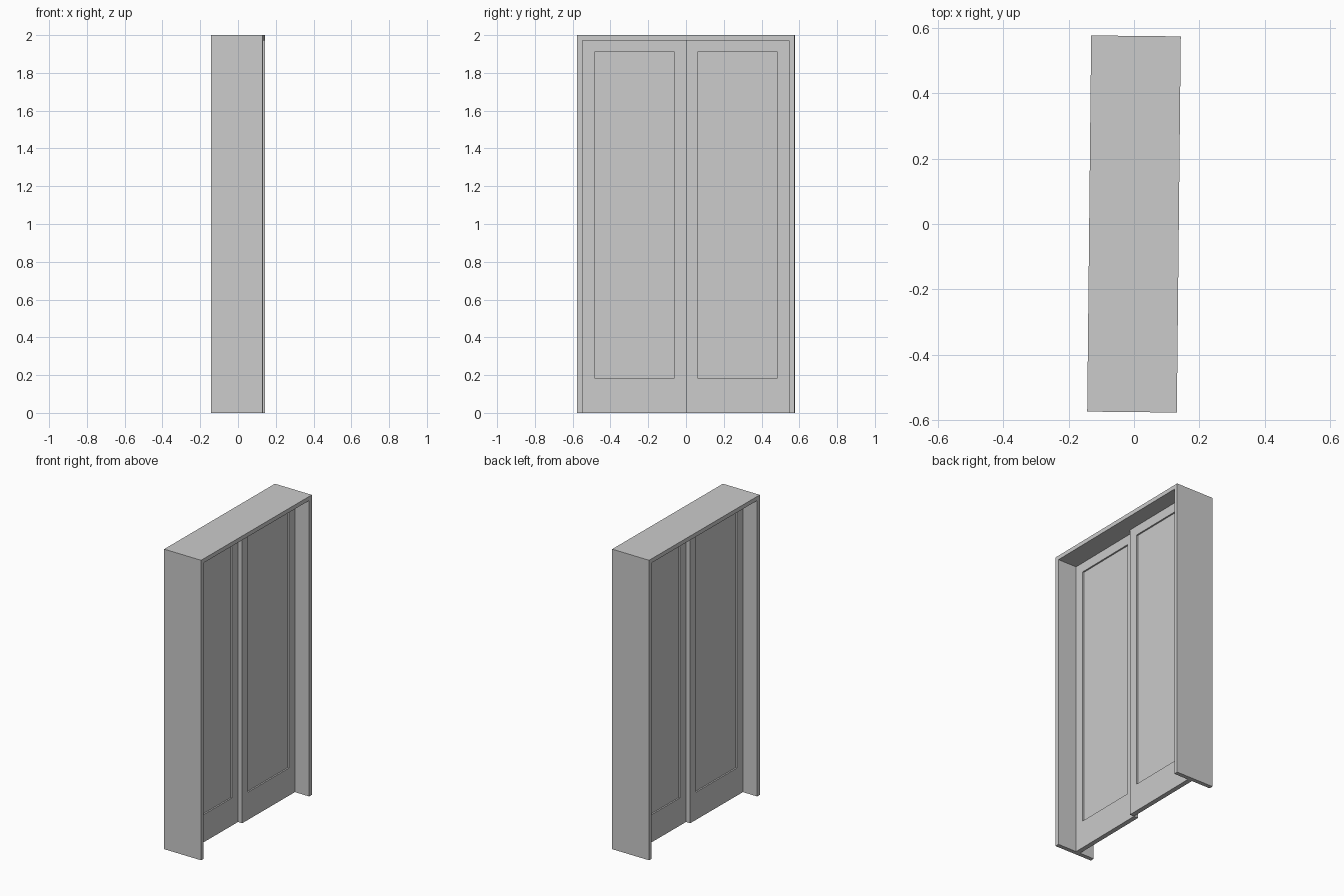
import bpy, bmesh
from math import radians, pi
from mathutils import Matrix

if "Cube" in bpy.data.objects:
    bpy.data.objects.remove(bpy.data.objects["Cube"])

TURN = radians(-0.6)          # the whole door sits slightly rotated
DEPTH, WIDTH, HEIGHT = 0.274, 1.15, 2.0
T = 0.0275                    # frame board thickness
INNER, TOP = WIDTH / 2 - T, HEIGHT - T
DOOR_T, RECESS, STILE, KICK = 0.031, 0.01, 0.062, 0.184


def finish(bm, name, angle):
    bmesh.ops.recalc_face_normals(bm, faces=bm.faces[:])
    mesh = bpy.data.meshes.new(name)
    bm.to_mesh(mesh)
    bm.free()
    obj = bpy.data.objects.new(name, mesh)
    obj.rotation_euler.z = angle
    bpy.context.collection.objects.link(obj)
    return obj


def extrude_x(name, outline, x0, x1, angle=TURN):
    """Extrude a (y, z) outline along x."""
    bm = bmesh.new()
    face = bm.faces.new([bm.verts.new((x0, y, z)) for y, z in outline])
    new = bmesh.ops.extrude_face_region(bm, geom=[face])["geom"]
    bmesh.ops.translate(bm, vec=(x1 - x0, 0, 0),
                        verts=[v for v in new if isinstance(v, bmesh.types.BMVert)])
    return finish(bm, name, angle)


def add_box(bm, x, y, z):
    size = [b - a for a, b in (x, y, z)]
    mid = [(a + b) / 2 for a, b in (x, y, z)]
    bmesh.ops.create_cube(bm, size=1, matrix=Matrix.Translation(mid) @ Matrix.Diagonal((*size, 1)))


# Surround: two jambs and a head, open at the floor
w = WIDTH / 2
extrude_x("door_frame",
          [(-w, 0), (-w, HEIGHT), (w, HEIGHT), (w, 0),
           (INNER, 0), (INNER, TOP), (-INNER, TOP), (-INNER, 0)],
          -DEPTH / 2, DEPTH / 2)


# Sliding leaf: slab with a rectangular field recessed on both faces
def door_leaf(name, angle):
    bm = bmesh.new()
    add_box(bm, (0, DOOR_T), (0, INNER), (0, TOP))
    cuts = [((0, STILE, 0), (0, 1, 0)), ((0, INNER - STILE, 0), (0, 1, 0)),
            ((0, 0, KICK), (0, 0, 1)), ((0, 0, TOP - STILE), (0, 0, 1))]
    for co, no in cuts:
        bmesh.ops.bisect_plane(bm, geom=bm.verts[:] + bm.edges[:] + bm.faces[:],
                               plane_co=co, plane_no=no)
    bm.normal_update()
    fields = [f for f in bm.faces if abs(f.normal.x) > 0.9
              and STILE < f.calc_center_median().y < INNER - STILE
              and KICK < f.calc_center_median().z < TOP - STILE]
    for f in fields:
        push = -f.normal.copy() * RECESS
        new = bmesh.ops.extrude_discrete_faces(bm, faces=[f])["faces"]
        bmesh.ops.translate(bm, vec=push, verts=new[0].verts[:])
    # merge the coplanar cut pieces back together
    bmesh.ops.dissolve_limit(bm, angle_limit=0.01, verts=bm.verts[:], edges=bm.edges[:])
    finish(bm, name, angle)


# The two leaves run on neighbouring tracks, half a turn apart
door_leaf("sliding_door_right", TURN)
door_leaf("sliding_door_left", TURN + pi)
